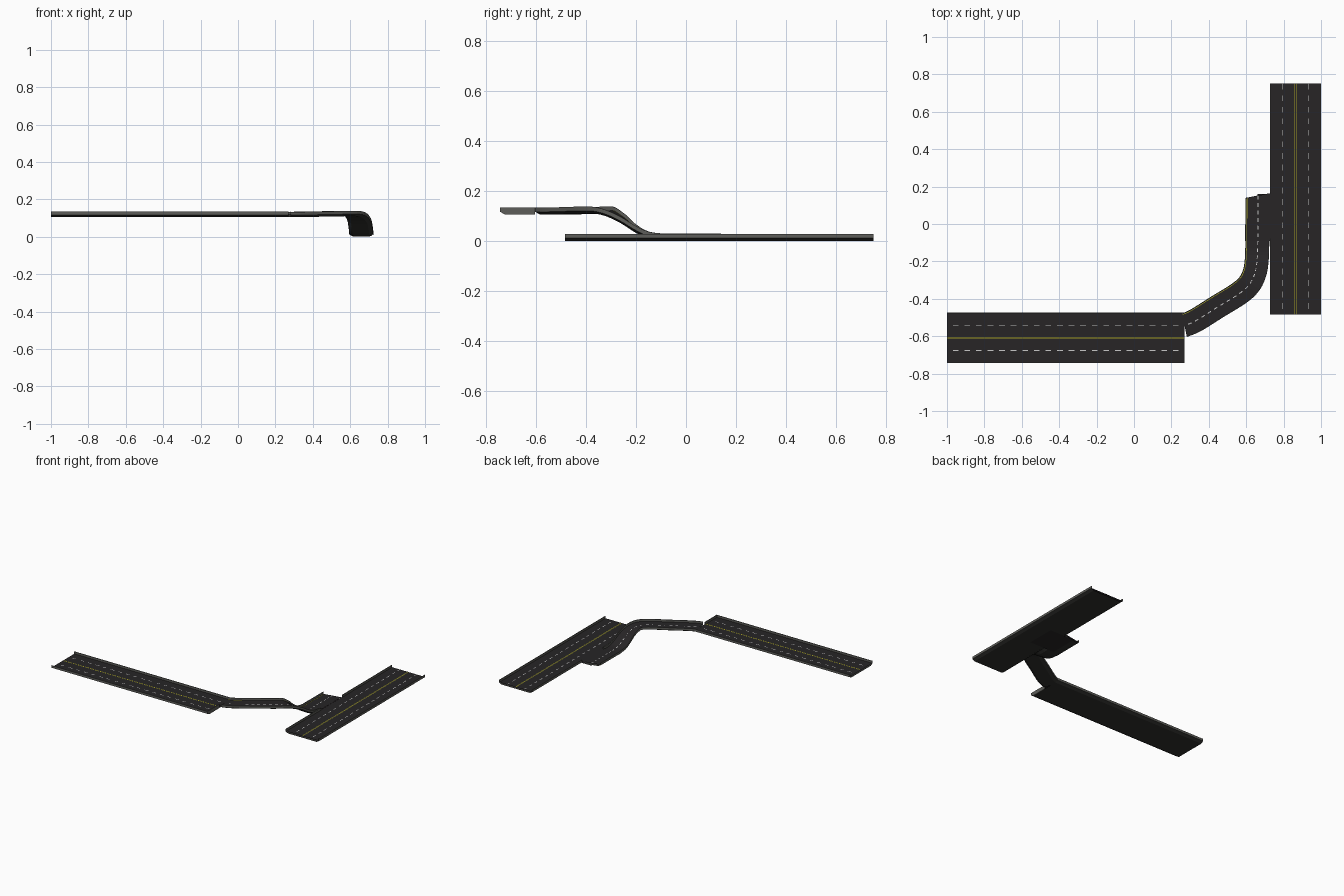
import bpy
from mathutils import Vector

if "Cube" in bpy.data.objects:
    bpy.data.objects.remove(bpy.data.objects["Cube"])


def material(name, rgb):
    m = bpy.data.materials.new(name)
    m.diffuse_color = (*rgb, 1)
    m.use_nodes = True
    m.node_tree.nodes["Principled BSDF"].inputs["Base Color"].default_value = m.diffuse_color
    return m


ASPHALT = material("asphalt", (0.02, 0.018, 0.019))
CONCRETE = material("concrete", (0.11, 0.11, 0.10))
UNDER = material("underside", (0.03, 0.03, 0.027))
WHITE = material("white_paint", (0.55, 0.55, 0.55))
YELLOW = material("yellow_paint", (0.40, 0.38, 0.02))
MATS = [ASPHALT, CONCRETE, UNDER, WHITE, YELLOW]

TOP, DECK, LIP = 0.028, 0.012, 0.004   # barrier height, road height, barrier thickness
STEP = 0.031


def make(name, verts, faces, mats):
    me = bpy.data.meshes.new(name)
    me.from_pydata(verts, [], faces)
    for m in MATS:
        me.materials.append(m)
    for p, m in zip(me.polygons, mats):
        p.material_index = MATS.index(m)
    ob = bpy.data.objects.new(name, me)
    bpy.context.collection.objects.link(ob)
    return ob


def resample(points, step=STEP):
    """Smooth path through the points, evenly spaced."""
    p = [Vector(q) for q in points]
    p = [2 * p[0] - p[1]] + p + [2 * p[-1] - p[-2]]
    dense = []
    for a, b, c, d in zip(p, p[1:], p[2:], p[3:]):
        for i in range(40):
            t = i / 40
            dense.append(0.5 * (2 * b + (c - a) * t + (2 * a - 5 * b + 4 * c - d) * t * t
                                + (3 * b - a - 3 * c + d) * t ** 3))
    dense.append(p[-2])
    dist = [0.0]
    for a, b in zip(dense, dense[1:]):
        dist.append(dist[-1] + (b - a).length)
    n = max(1, round(dist[-1] / step))
    out, j = [], 0
    for i in range(n + 1):
        s = dist[-1] * i / n
        while j < len(dist) - 2 and dist[j + 1] < s:
            j += 1
        f = (s - dist[j]) / (dist[j + 1] - dist[j])
        out.append(dense[j].lerp(dense[j + 1], min(1, f)))
    return out


def rights(path, start=None, end=None):
    """Sideways direction at every path point."""
    res = []
    for i in range(len(path)):
        t = path[min(i + 1, len(path) - 1)] - path[max(i - 1, 0)]
        if i == 0 and start:
            t = Vector(start)
        if i == len(path) - 1 and end:
            t = Vector(end)
        res.append(Vector((t.y, -t.x, 0)).normalized())
    return res


def sweep(name, path, side, hw, left=True, right=True):
    """Road trough: deck, optional barriers and a chamfered underside, open ends."""
    prof, mats = [], []
    ch = 0.02

    def edge(s, wall):
        if wall:
            return [(s * (hw - LIP), DECK), (s * (hw - LIP), TOP), (s * hw, TOP),
                    (s * hw, DECK - 0.001), (s * (hw - ch), 0.0)]
        return [(s * hw, DECK), (s * (hw - ch), 0.0)]
    r, l = edge(1, right), edge(-1, left)[::-1]
    prof = r + l
    mats = [CONCRETE] * (len(r) - 2) + [UNDER] * 3 + [CONCRETE] * (len(l) - 2) + [ASPHALT]
    n = len(prof)
    verts = [c + d * o + Vector((0, 0, z)) for c, d in zip(path, side) for o, z in prof]
    faces, fm = [], []
    for i in range(len(path) - 1):
        for k in range(n):
            a, b = i * n + k, i * n + (k + 1) % n
            faces.append((a, b, b + n, a + n))
            fm.append(mats[k])
    return make(name, verts, faces, fm)


def stripe(name, path, side, offset, width, mat, dashed):
    verts, faces = [], []
    for i in range(len(path) - 1):
        if dashed and i % 2 == 0:
            continue
        q = []
        for j in (i, i + 1):
            c = path[j] + Vector((0, 0, DECK + 0.001))
            q.append([c + side[j] * (offset + s * width / 2) for s in (-1, 1)])
        k = len(verts)
        verts += [q[0][0], q[0][1], q[1][1], q[1][0]]
        faces.append((k, k + 1, k + 2, k + 3))
    make(name, verts, faces, [mat] * len(faces))


def straight_road(name, a, b, hw, opening=None):
    """Four-lane road with centre line and dashed lane lines."""
    a, b = Vector(a), Vector(b)
    cuts = [0, *(opening or ()), 1]
    for i, (s, t) in enumerate(zip(cuts, cuts[1:])):
        seg = [a.lerp(b, s), a.lerp(b, t)]
        sweep(f"{name}_deck_{i}", seg, rights(seg), hw, left=not (opening and i == 1))
    path = resample([a, b])
    side = rights(path)
    for k, o in enumerate((-hw / 2, hw / 2)):
        stripe(f"{name}_lane_dashes_{k}", path, side, o, 0.005, WHITE, True)
    for k, o in enumerate((-0.003, 0.003)):
        stripe(f"{name}_centre_line_{k}", path, side, o, 0.003, YELLOW, False)


# Upper and lower roads
straight_road("upper_road", (-1, -0.609, 0.106), (0.27, -0.609, 0.106), 0.135)
straight_road("lower_road", (0.8635, -0.485, 0.001), (0.8635, 0.75, 0.001), 0.1365,
              opening=(0.33, 0.53))

# End barrier closing the lanes that do not reach the ramp
make("upper_road_end_barrier",
     [(x, y, z) for x in (0.266, 0.271) for y, z in
      ((-0.744, 0.117), (-0.724, 0.106), (-0.605, 0.106), (-0.605, 0.134), (-0.744, 0.134))],
     [(4, 3, 2, 1, 0), (5, 6, 7, 8, 9)] +
     [(i, (i + 1) % 5, (i + 1) % 5 + 5, i + 5) for i in range(5)], [CONCRETE] * 7)

# Curved ramp descending to the lower road
ramp = resample([(0.27, -0.541, 0.106), (0.33, -0.515, 0.106), (0.45, -0.44, 0.108),
                 (0.56, -0.372, 0.110), (0.617, -0.32, 0.107), (0.645, -0.26, 0.078),
                 (0.655, -0.205, 0.038), (0.658, -0.15, 0.010), (0.660, -0.09, 0.002)], 0.02)
side = rights(ramp, start=(1, 0.2, 0), end=(0, 1, 0))
sweep("ramp_deck", ramp, side, 0.064)

# Merge area without a barrier on the side of the lower road
merge = resample([(0.660, -0.09, 0.002), (0.661, 0.03, 0.002), (0.661, 0.152, 0.002)], 0.02)
mside = rights(merge, start=(0, 1, 0), end=(-0.19, 1, 0))
sweep("merge_deck", merge, mside, 0.066, right=False)

# Ramp markings
for nm, p, s in (("ramp", ramp, side), ("merge", merge, mside)):
    stripe(nm + "_lane_dashes", p, s, 0.002, 0.005, WHITE, True)
    stripe(nm + "_edge_line", p, s, -0.057, 0.003, YELLOW, False)

# Junction plate under the merge
make("junction_plate", [(0.66, -0.05, 0), (0.86, -0.05, 0), (0.86, 0.16, 0), (0.66, 0.16, 0)],
     [(3, 2, 1, 0)], [ASPHALT])
